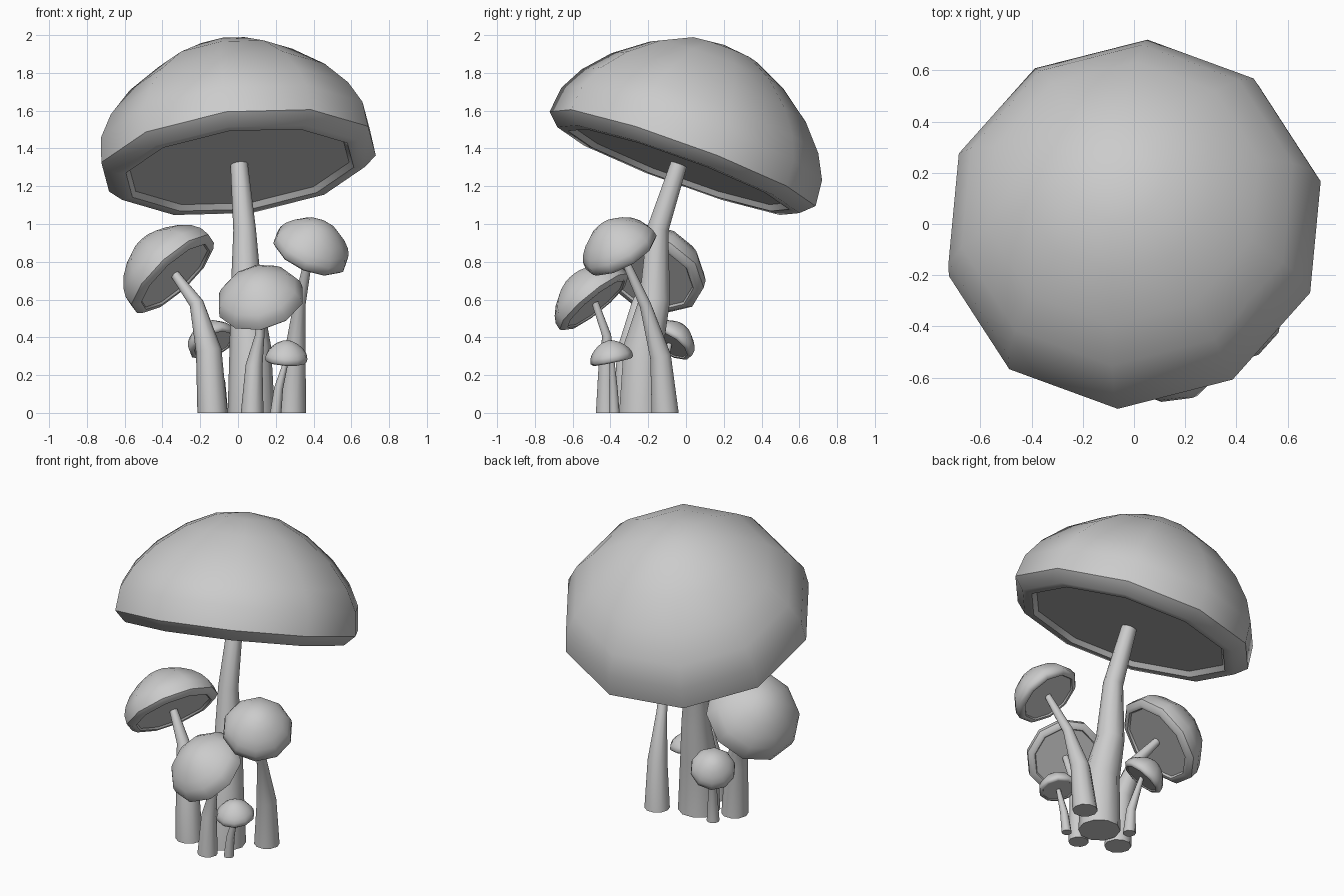
import bpy, bmesh, math
from mathutils import Vector

if "Cube" in bpy.data.objects:
    bpy.data.objects.remove(bpy.data.objects["Cube"])

SIDES = 10
# Cap profile: (share of radius, share of height), from crown to inner gill disc
PROFILE = [(.26, .96), (.5, .84), (.73, .66), (.89, .47), (.98, .29),
           (1, .09), (.91, 0), (.83, 0), (.8, .04)]


def ring(bm, centre, axis, radius, turn):
    """One polygon ring facing along axis."""
    rot = Vector((0, 0, 1)).rotation_difference(axis)
    verts = []
    for i in range(SIDES):
        a = math.radians(turn) + i * math.tau / SIDES
        p = Vector((math.cos(a), math.sin(a), 0)) * radius
        verts.append(bm.verts.new(centre + rot @ p))
    return verts


def bridge(bm, rings):
    for a, b in zip(rings, rings[1:]):
        for i in range(SIDES):
            j = (i + 1) % SIDES
            bm.faces.new((a[i], a[j], b[j], b[i]))


def finish(bm, name):
    bmesh.ops.recalc_face_normals(bm, faces=bm.faces[:])
    mesh = bpy.data.meshes.new(name)
    bm.to_mesh(mesh)
    bm.free()
    obj = bpy.data.objects.new(name, mesh)
    bpy.context.collection.objects.link(obj)
    bpy.ops.object.select_all(action='DESELECT')
    obj.select_set(True)
    bpy.context.view_layer.objects.active = obj
    bpy.ops.object.shade_smooth_by_angle(angle=math.radians(50))


def make_cap(name, centre, axis, radius, height, turn=14):
    """Domed cap with a rolled rim and a recessed flat underside."""
    bm = bmesh.new()
    centre, axis = Vector(centre), Vector(axis).normalized()
    rings = [ring(bm, centre + axis * n * height, axis, r * radius, turn)
             for r, n in PROFILE]
    bridge(bm, rings)
    crown = bm.verts.new(centre + axis * height)
    for i in range(SIDES):
        bm.faces.new((crown, rings[0][i], rings[0][(i + 1) % SIDES]))
    bm.faces.new(rings[-1])
    finish(bm, name)


def make_stem(name, path):
    """Bent, tapering stem through (x, y, z, radius) points."""
    bm = bmesh.new()
    pts = [Vector(p[:3]) for p in path]
    rings = []
    for i, p in enumerate(pts):
        nxt, prev = pts[min(i + 1, len(pts) - 1)], pts[max(i - 1, 0)]
        axis = (nxt - prev).normalized() if i else Vector((0, 0, 1))
        rings.append(ring(bm, p, axis, path[i][3], 0))
    bridge(bm, rings)
    bm.faces.new(rings[0])
    bm.faces.new(rings[-1])
    finish(bm, name)


# name: (rim centre, axis, radius, height), stem path
mushrooms = {
    "large": (((.01, -.04, 1.285), (-.11, .34, .93), .75, .71),
              [(.07, -.235, 0, .125), (.065, -.225, .35, .11), (.045, -.165, .6, .085),
               (.035, -.15, .97, .06), (.005, -.035, 1.325, .046)]),
    "left": (((-.33, -.19, .72), (-.65, .3, .69), .29, .27),
             [(-.135, -.31, 0, .08), (-.155, -.3, .33, .068),
              (-.22, -.25, .58, .038), (-.335, -.187, .735, .024)]),
    "front": (((.125, -.475, .575), (-.2, -.62, .76), .235, .2),
              [(.075, -.42, 0, .06), (.085, -.42, .25, .045),
               (.115, -.42, .41, .025), (.124, -.482, .585, .019)]),
    "right": (((.375, -.335, .835), (.35, -.45, .82), .21, .205),
              [(.285, -.11, 0, .075), (.3, -.135, .3, .058),
               (.325, -.215, .57, .032), (.378, -.34, .845, .02)]),
    "small_front": (((.255, -.39, .27), (.05, -.2, .97), .115, .115),
                    [(.2, -.38, 0, .03), (.215, -.385, .13, .024),
                     (.255, -.391, .276, .013)]),
    "small_back": (((-.13, -.09, .36), (-.4, .5, .77), .135, .135),
                   [(-.09, -.15, 0, .038), (-.095, -.14, .16, .028),
                    (-.132, -.087, .366, .014)]),
}

for name, (cap, stem) in mushrooms.items():
    make_cap(name + "_cap", *cap)
    make_stem(name + "_stem", stem)
